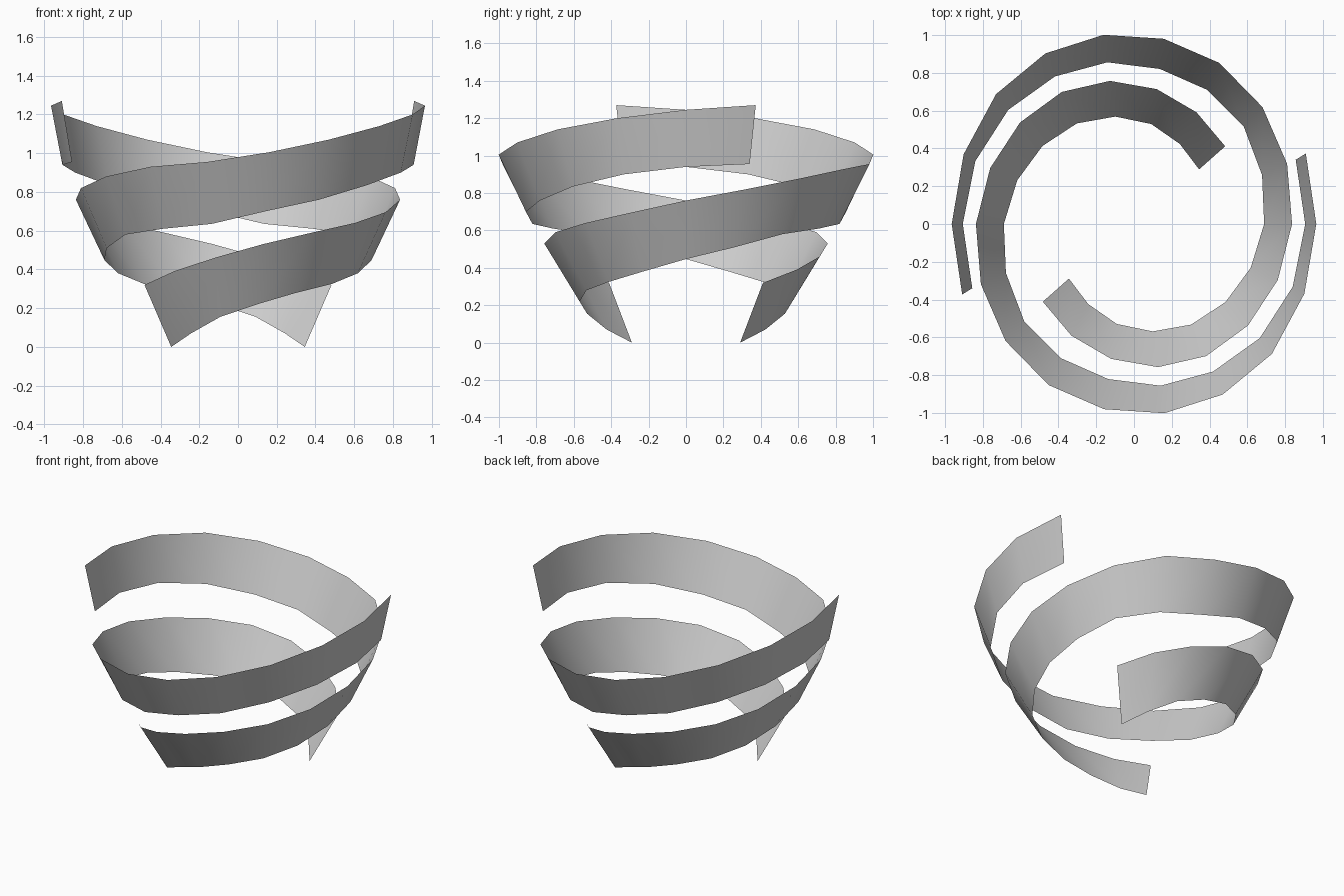
import bpy, bmesh, math

cube = bpy.data.objects.get("Cube")
if cube:
    bpy.data.objects.remove(cube)

grey = bpy.data.materials.new("plain grey")
grey.use_nodes = True
colour = (0.6, 0.6, 0.6, 1)
grey.diffuse_color = colour
grey.node_tree.nodes["Principled BSDF"].inputs["Base Color"].default_value = colour

# Bowl profile the ribbons lie on: height, half width in x, half depth in y
BOWL = [(0, .45, .45), (.16, .53, .54), (.32, .63, .64), (.46, .695, .725),
        (.61, .775, .82), (.76, .837, .902), (.88, .888, .963),
        (1.0, .925, 1.015), (1.14, .953, 1.07), (1.27, .968, 1.09)]

# Height of each ribbon edge at every step round the bowl
UPPER = [.32, .39, .46, .53, .59, .64, .695, .76, .82,
         .88, .93, .955, 1.005, 1.07, 1.14, 1.2, 1.245, 1.27]
LOWER = [0, .07, .155, .22, .28, .325, .38, .447, .51,
         .58, .61, .635, .7, .76, .835, .9, .94, .955]


def bowl_point(z, angle):
    for (z0, a0, b0), (z1, a1, b1) in zip(BOWL, BOWL[1:]):
        if z <= z1:
            t = (z - z0) / (z1 - z0)
            a, b = a0 + t * (a1 - a0), b0 + t * (b1 - b0)
            return a * math.cos(angle), b * math.sin(angle), z


def ribbon(name, start):
    bm = bmesh.new()
    rungs = []
    for i, (low, high) in enumerate(zip(LOWER, UPPER)):
        angle = math.radians(start + 20 * i)
        rungs.append([bm.verts.new(bowl_point(z, angle)) for z in (low, high)])
    for (a, b), (c, d) in zip(rungs, rungs[1:]):
        bm.faces.new((a, c, d, b)).smooth = True
    mesh = bpy.data.meshes.new(name)
    bm.to_mesh(mesh)
    bm.free()
    mesh.materials.append(grey)
    bpy.context.collection.objects.link(bpy.data.objects.new(name, mesh))


# Two matching ribbons, half a turn apart
ribbon("left_spiral_ribbon", 220)
ribbon("right_spiral_ribbon", 40)
